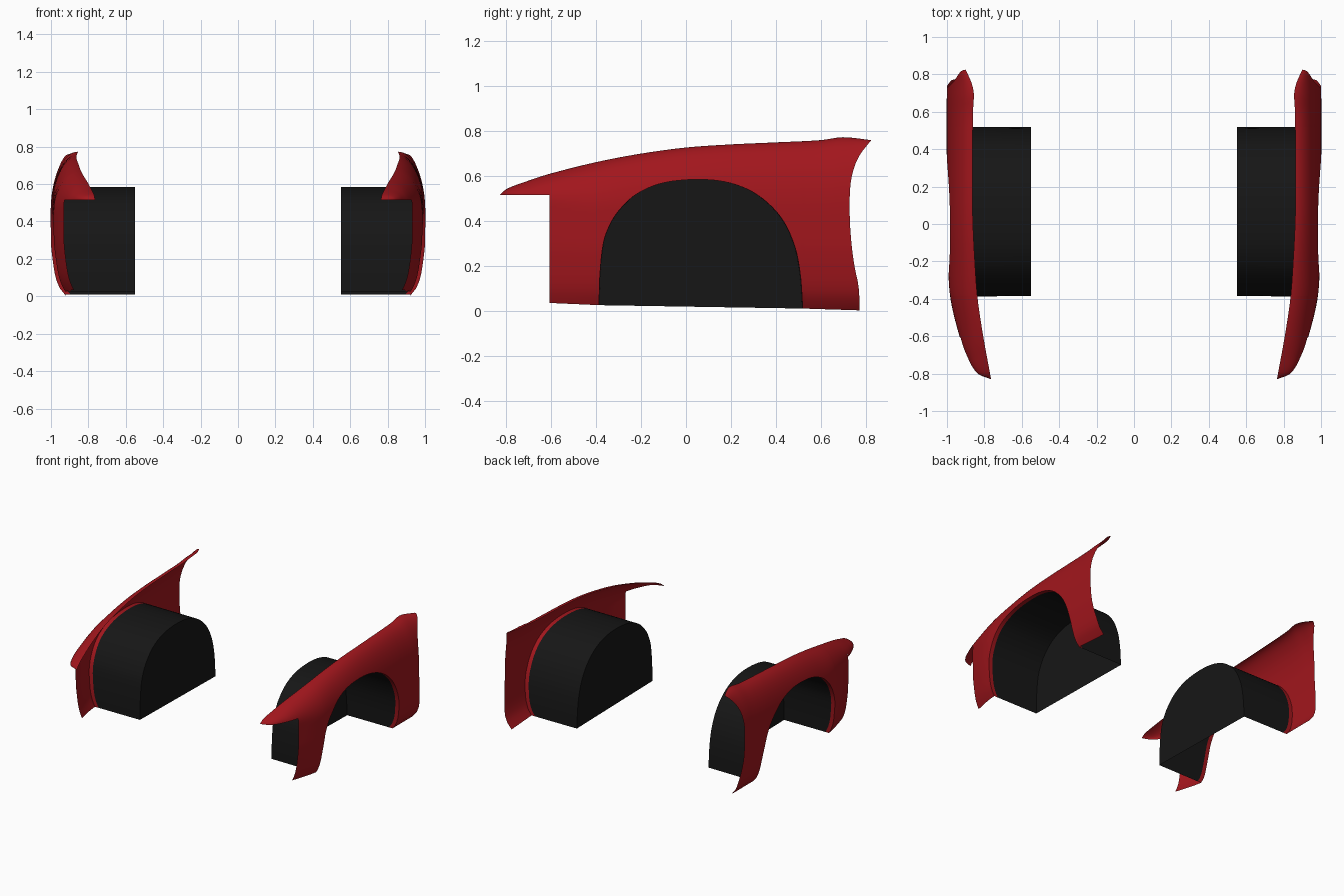
import bpy
import math

if "Cube" in bpy.data.objects:
    bpy.data.objects.remove(bpy.data.objects["Cube"])


def curve(pts, v):
    """Smooth (Hermite) interpolation through (key, value) points."""
    v = min(max(v, pts[0][0]), pts[-1][0])
    n = len(pts)
    i = 0
    while i < n - 2 and v > pts[i + 1][0]:
        i += 1

    def slope(k):
        a, b = pts[max(k - 1, 0)], pts[min(k + 1, n - 1)]
        return (b[1] - a[1]) / (b[0] - a[0])
    (x0, y0), (x1, y1) = pts[i], pts[i + 1]
    d = x1 - x0
    t = (v - x0) / d
    return ((2*t**3 - 3*t*t + 1) * y0 + (t**3 - 2*t*t + t) * d * slope(i)
            + (3*t*t - 2*t**3) * y1 + (t**3 - t*t) * d * slope(i + 1))


# Fender guide curves
TOP = [(-.83, .515), (-.8, .542), (-.7, .58), (-.6, .612), (-.4, .662), (-.2, .70),
       (0, .727), (.2, .741), (.4, .75), (.6, .76), (.7, .773), (.825, .76)]
OUTER = [(-.83, .768), (-.8, .835), (-.7, .895), (-.6, .932), (-.4, .98), (-.2, .994),
         (0, 1), (.8, 1)]
INNER = [(-.83, .763), (-.6, .805), (-.4, .835), (-.2, .85), (0, .86), (.2, .864),
         (.6, .86), (.7, .856), (.76, .87), (.825, .9)]
SHOULDER = [(-.83, .01), (-.7, .075), (-.6, .13), (-.4, .21), (0, .28), (.8, .32)]
TUCK = [(0, .085), (.03, .055), (.1, .026), (.2, .009), (.3, 0), (1, 0)]
REAR = [(0, .772), (.1, .77), (.2, .75), (.3, .737), (.4, .73), (.5, .729),
        (.58, .735), (.65, .753), (.7, .778), (.76, .825)]
ARCH = [(-.387, .025), (-.384, .15), (-.37, .29), (-.345, .37), (-.3, .445), (-.22, .52),
        (-.1, .57), (.06, .585), (.2, .568), (.32, .515), (.42, .42), (.48, .3),
        (.508, .17), (.52, .01)]


def surf(y, z):
    """Outer body skin: side distance x at a given y and z."""
    t, o, i = curve(TOP, y), curve(OUTER, y), curve(INNER, y)
    h = curve(SHOULDER, y)
    q = min(max((z - t + h) / h, 0), 1)
    return i + (o - i) * math.sqrt(1 - q * q) - curve(TUCK, z)


def material(name, rgb):
    m = bpy.data.materials.new(name)
    m.diffuse_color = (*rgb, 1)
    m.use_nodes = True
    m.node_tree.nodes["Principled BSDF"].inputs["Base Color"].default_value = m.diffuse_color
    return m


def build(name, grids, mat, caps=()):
    """Join vertex grids (lists of columns) into one mirrored object."""
    verts, faces = [], []
    for g in grids:
        base, r = len(verts), len(g[0])
        verts += [p for col in g for p in col]
        for i in range(len(g) - 1):
            for j in range(r - 1):
                a = base + i * r + j
                faces.append((a, a + r, a + r + 1, a + 1))
    for c in caps:
        faces.append(tuple(range(len(verts), len(verts) + len(c))))
        verts += c
    me = bpy.data.meshes.new(name)
    me.from_pydata(verts, [], faces)
    me.materials.append(mat)
    me.polygons.foreach_set("use_smooth", [len(f) == 4 for f in faces])
    ob = bpy.data.objects.new(name, me)
    bpy.context.collection.objects.link(ob)
    mod = ob.modifiers.new("mirror", 'MIRROR')
    mod.use_axis[0] = True
    mod.use_mirror_merge = False
    return ob


ROWS = [math.sin(j / 28 * math.pi / 2) for j in range(29)]


def column(y, low):
    top = curve(TOP, y)
    zs = [low + (top - low) * s for s in ROWS]
    return [(surf(y, z), y, z) for z in zs]


# Wheel arch outline, sampled smoothly
ys = [(k, p[0]) for k, p in enumerate(ARCH)]
zs = [(k, p[1]) for k, p in enumerate(ARCH)]
arch = [(curve(ys, k / 5), curve(zs, k / 5)) for k in range(5 * (len(ARCH) - 1) + 1)]

# Skin: nose, then front pillar + arch + rear panel
nose = [column(-.83 + .222 * (k / 14) ** 1.4, .515) for k in range(15)]
body = [column(-.608 + .221 * k / 10, .035 - .001 * k) for k in range(10)]
body += [column(y, z) for y, z in arch]
for k in range(1, 13):
    f = k / 12
    top = curve(TOP, .52 + .305 * f)
    col = []
    for s in ROWS:
        z = .01 - .008 * f + (top - .01 + .008 * f) * s
        y = .52 + (curve(REAR, z) - .52) * f
        col.append((surf(y, z), y, z))
    body.append(col)

# Folded lip round the arch
lip = [[(surf(y, z) - .03, y, z), (surf(y, z), y, z)] for y, z in arch]
build("fender", [nose, body, lip], material("red_paint", (.36, .008, .012)))

# Wheel well liner: tunnel closed on the inner side
tunnel = [[(.55, y * .995, z), (.72, y * .998, z), (surf(y, z) - .03, y, z)] for y, z in arch]
cap = [(.55, y * .995, z) for y, z in arch]
build("wheel_well_liner", [tunnel], material("black_plastic", (.008, .008, .008)), [cap])
